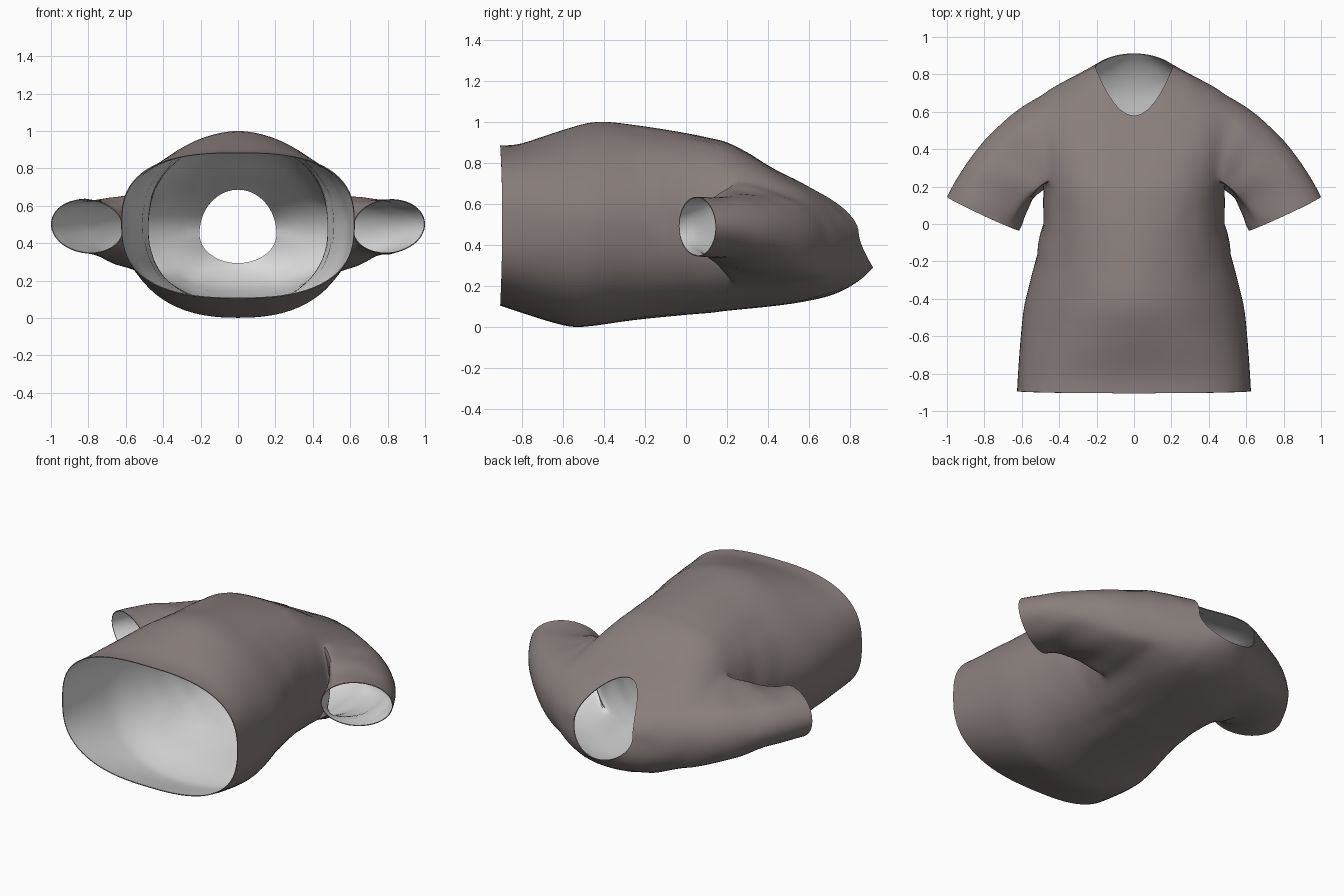
import bpy, bmesh, math
from mathutils import Vector, noise

if "Cube" in bpy.data.objects:
    bpy.data.objects.remove(bpy.data.objects["Cube"])


def material(name, rgb):
    m = bpy.data.materials.new(name)
    m.diffuse_color = (*rgb, 1)
    m.use_nodes = True
    m.node_tree.nodes["Principled BSDF"].inputs["Base Color"].default_value = m.diffuse_color
    return m


# Torso key rings: y front, side, back, half width, z front, side, back, squareness front, back
KEYS = [
    (-.905, -.895, -.905, .625, .885, .50, .105, 2.7, 2.6),
    (-.80, -.80, -.80, .62, .895, .50, .07, 2.5, 2.5),
    (-.60, -.60, -.62, .605, .96, .50, .015, 2.0, 2.35),
    (-.43, -.43, -.50, .585, 1.0, .50, .002, 1.8, 2.35),
    (-.22, -.22, -.25, .533, .98, .50, .035, 1.9, 2.3),
    (0, 0, 0, .49, .945, .48, .06, 2.25, 2.25),
    (.12, .13, .12, .487, .92, .47, .07, 2.45, 2.3),
    (.20, .23, .20, .49, .90, .46, .08, 2.5, 2.3),
    (.30, .40, .40, .515, .85, .45, .10, 2.4, 2.3),
    (.38, .56, .55, .53, .80, .44, .12, 2.25, 2.2),
    (.44, .685, .69, .495, .765, .435, .15, 2.1, 2.1),
    (.49, .752, .785, .395, .74, .43, .19, 2.1, 2.1),
    (.54, .803, .86, .29, .715, .44, .24, 2.05, 2.1),
    (.58, .842, .912, .208, .69, .45, .29, 2.0, 2.0),
]
N, SUB = 72, 4                     # points round a ring, steps between key rings
ARM_LO, ARM_HI = 7 * SUB, 10 * SUB  # armhole extent along the torso
JB, JF = 8, 6                      # armhole extent to the back and front
STEPS = 16                         # rings along a sleeve


def key_at(i):
    """Smooth interpolation through the key rings."""
    k = min(i // SUB, len(KEYS) - 2)
    t = i / SUB - k
    p = [KEYS[max(0, min(len(KEYS) - 1, k + d))] for d in (-1, 0, 1, 2)]
    return [.5 * (2 * b + (c - a) * t + (2 * a - 5 * b + 4 * c - d) * t * t
                  + (3 * b - a - 3 * c + d) * t ** 3) for a, b, c, d in zip(*p)]


def power(v, n):
    return math.copysign(abs(v) ** (2 / n), v)


def torso_point(i, j):
    yf, ys, yb, w, zf, zs, zb, nf, nb = key_at(i)
    a = 2 * math.pi * j / N
    c, s = math.cos(a), math.sin(a)
    if abs(c) < 1e-9:
        c = 0
    if abs(s) < 1e-9:
        s = 0
    n = nf if s > 0 else nb
    # rings dip at the front and rise at the nape
    y = ys + ((yf - ys) * s * s if s > 0 else (yb - ys) * abs(s) ** 1.4)
    z = zs + (zf - zs if s > 0 else zs - zb) * power(s, n)
    x = w * power(c, n)
    # crumples at the waist sides
    fold = math.exp(-((y + .02) / .2) ** 2) * abs(c) ** 3
    x *= 1 + .012 * fold * math.sin(34 * y + 9 * z)
    return Vector((x, y, z))


bm = bmesh.new()
rings = (len(KEYS) - 1) * SUB + 1
grid = [[bm.verts.new(torso_point(i, j)) for j in range(N)] for i in range(rings)]

# Torso, leaving out the two armholes
for i in range(rings - 1):
    for j in range(N):
        in_rows = ARM_LO <= i < ARM_HI
        right = j < JF or j >= N - JB
        left = N // 2 - JF <= j < N // 2 + JB
        if in_rows and (right or left):
            continue
        k = (j + 1) % N
        bm.faces.new((grid[i][j], grid[i][k], grid[i + 1][k], grid[i + 1][j]))


def sleeve(side):
    """Grow a sleeve from the armhole rim to the oval cuff."""
    def vert(i, j):
        return grid[i][(j if side > 0 else N // 2 - j) % N]
    rim = [vert(ARM_LO, j) for j in range(-JB, JF)]
    rim += [vert(i, JF) for i in range(ARM_LO, ARM_HI)]
    rim += [vert(ARM_HI, j) for j in range(JF, -JB, -1)]
    rim += [vert(i, -JB) for i in range(ARM_HI, ARM_LO, -1)]
    mid = sum((v.co for v in rim), Vector()) / len(rim)
    cuff = Vector((side * .806, .055, .49))
    u, v_ax = Vector((side * .194, .09, .012)), Vector((0, -.01, .145))
    out = Vector((side * .92, -.34, 0))
    down = Vector((side * .44, -.9, 0))
    prev = rim
    curves = []
    for v in rim:
        p = v.co.copy()
        a = math.atan2((p.z - mid.z) / .24, (p.y - mid.y) / .23)
        q = cuff + u * math.cos(a) + v_ax * math.sin(a)
        length = (q - p).length
        reach = max(.03, .36 * length - .08)
        curves.append((p, p + out * reach, q - down * .37 * length, q, a))
    for k in range(1, STEPS + 1):
        t = k / STEPS
        row = []
        for p, c1, c2, q, a in curves:
            co = (p * (1 - t) ** 3 + c1 * 3 * t * (1 - t) ** 2
                  + c2 * 3 * t * t * (1 - t) + q * t ** 3)
            # soft sleeve folds
            amount = .010 * math.sin(math.pi * t) * math.sin(a) ** 2
            co.z += amount * math.sin(16 * t + 3 * a)
            row.append(bm.verts.new(co))
        for m in range(len(row)):
            n = (m + 1) % len(row)
            bm.faces.new((prev[m], prev[n], row[n], row[m]))
        prev = row


sleeve(1)
sleeve(-1)

# Ease the armhole joins
ease = [v for v in bm.verts if abs(v.co.x) > .3 and v.co.y > .02 and not v.is_boundary
        and abs(v.co.x) < .8]
for _ in range(6):
    bmesh.ops.smooth_vert(bm, verts=ease, factor=.5, use_axis_x=True,
                          use_axis_y=True, use_axis_z=True)

# Slight cloth unevenness around chest and arms
for v in bm.verts:
    if v.co.y > -.3 and not v.is_boundary and abs(v.co.x) > .15:
        v.co.z += .007 * noise.noise(Vector((v.co.x * 9, v.co.y * 4, v.co.z * 6)))

# Make every face point outward
bm.normal_update()
bmesh.ops.recalc_face_normals(bm, faces=bm.faces[:])
if sum(f.normal.z * (f.calc_center_median().z - .48) for f in bm.faces) < 0:
    bmesh.ops.reverse_faces(bm, faces=bm.faces[:])

mesh = bpy.data.meshes.new("t_shirt")
bm.to_mesh(mesh)
bm.free()
shirt = bpy.data.objects.new("t_shirt", mesh)
bpy.context.collection.objects.link(shirt)
mesh.materials.append(material("brown_grey_cloth", (.25, .212, .203)))
mesh.materials.append(material("pale_lining", (.72, .72, .72)))

# Thin cloth with a pale inside
solid = shirt.modifiers.new("cloth_thickness", 'SOLIDIFY')
solid.thickness = .005
solid.offset = -1
solid.material_offset = 1
solid.material_offset_rim = 0
bpy.context.view_layer.objects.active = shirt
shirt.select_set(True)
bpy.ops.object.modifier_apply(modifier=solid.name)
bpy.ops.object.shade_smooth_by_angle(angle=math.radians(45))
